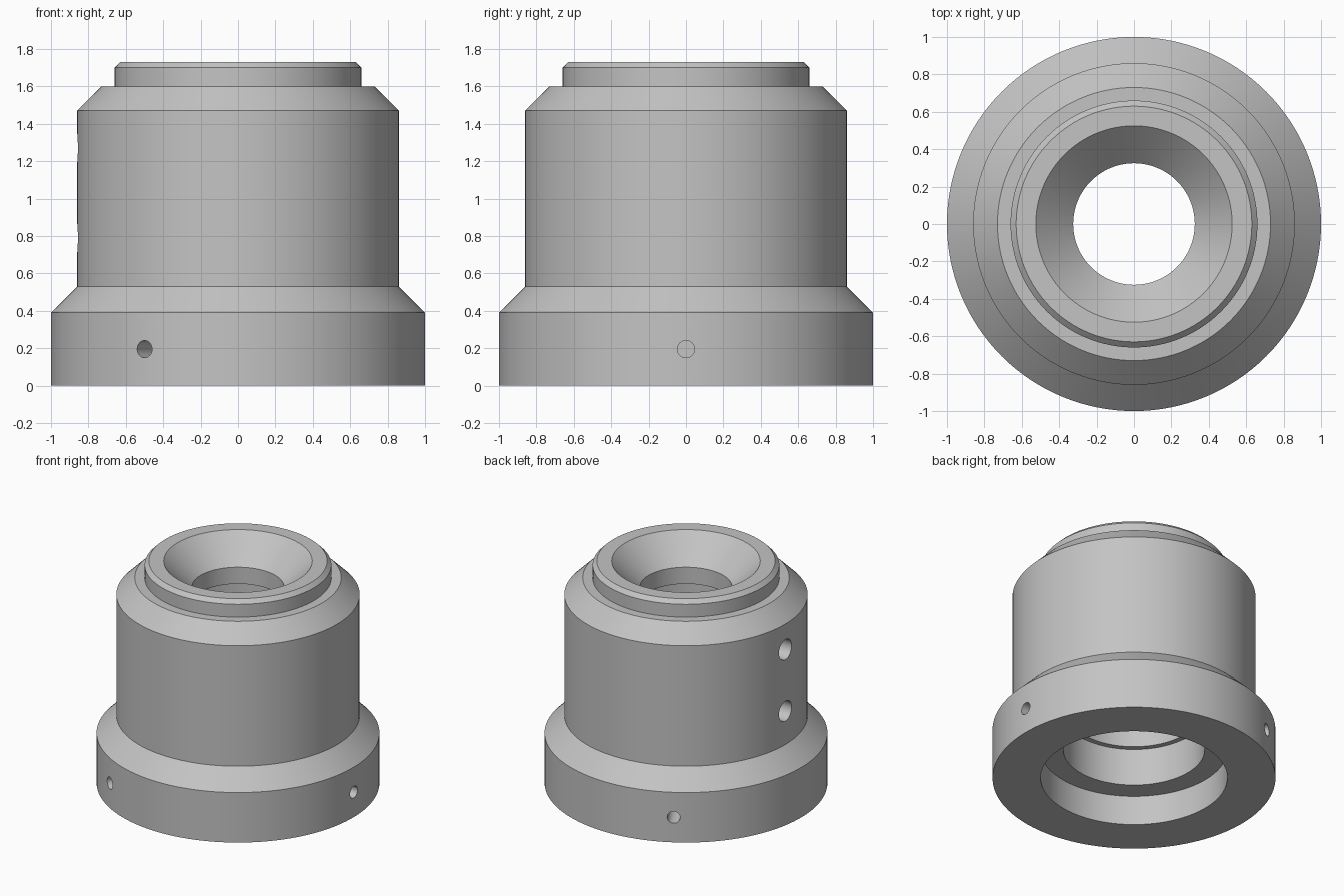
import bpy
import bmesh
import math
from mathutils import Matrix, Vector

cube = bpy.data.objects.get("Cube")
if cube:
    bpy.data.objects.remove(cube, do_unlink=True)

metal = bpy.data.materials.new("light_grey_metal")
GREY = (0.55, 0.55, 0.55, 1)
metal.diffuse_color = GREY
metal.use_nodes = True
metal.node_tree.nodes["Principled BSDF"].inputs["Base Color"].default_value = GREY

SEGMENTS = 128


def add_object(name, bm):
    mesh = bpy.data.meshes.new(name)
    bmesh.ops.recalc_face_normals(bm, faces=bm.faces)
    bm.to_mesh(mesh)
    bm.free()
    mesh.materials.append(metal)
    obj = bpy.data.objects.new(name, mesh)
    bpy.context.collection.objects.link(obj)
    return obj


def lathe(name, profile):
    """Revolve a closed (radius, height) profile around z."""
    bm = bmesh.new()
    rings = []
    for i in range(SEGMENTS):
        a = math.tau * i / SEGMENTS
        rings.append([bm.verts.new((r * math.cos(a), r * math.sin(a), z))
                      for r, z in profile])
    for i, ring in enumerate(rings):
        after = rings[(i + 1) % SEGMENTS]
        for j in range(len(profile)):
            k = (j + 1) % len(profile)
            bm.faces.new((ring[j], after[j], after[k], ring[k]))
    return add_object(name, bm)


def drill(bm, degrees, height, radius, inner, outer):
    """Add a radial drill cylinder between two distances from the axis."""
    turn = Matrix.Rotation(math.radians(degrees), 4, "Z")
    centre = turn @ Vector(((inner + outer) / 2, 0, height))
    lay_down = Matrix.Rotation(math.pi / 2, 4, "Y")
    bmesh.ops.create_cone(bm, cap_ends=True, segments=32, radius1=radius,
                          radius2=radius, depth=outer - inner,
                          matrix=Matrix.Translation(centre) @ turn @ lay_down)


# Collar body: flange, barrel, top spigot, funnel mouth and stepped bore
outside = [(1, 0), (1, 0.39), (0.86, 0.53), (0.86, 1.47), (0.73, 1.6),
           (0.66, 1.6), (0.66, 1.7), (0.63, 1.73)]
inside = [(0.525, 1.73), (0.325, 1.53), (0.325, 1.4), (0.46, 1.4),
          (0.46, 0.52), (0.5, 0.52), (0.5, 0.23), (0.66, 0.23), (0.66, 0)]
body = lathe("collar_body", outside + inside)

# Drill cutters: three blind flange holes and two side ports
bm = bmesh.new()
for angle in (0, 120, 240):
    drill(bm, angle, 0.195, 0.046, 0.8, 1.1)
for height in (0.79, 1.27):
    drill(bm, 180, height, 0.078, 0.4, 1)
cutter = add_object("drill_cutters", bm)
cutter.hide_render = True
cutter.hide_viewport = True
cutter.display_type = "WIRE"

holes = body.modifiers.new("drilled_holes", "BOOLEAN")
holes.operation = "DIFFERENCE"
holes.solver = "EXACT"
holes.object = cutter

# Apply the holes, drop the cutters, then shade round walls smooth
bpy.context.view_layer.objects.active = body
body.select_set(True)
bpy.ops.object.modifier_apply(modifier=holes.name)
bpy.data.objects.remove(cutter, do_unlink=True)
bpy.ops.object.shade_smooth_by_angle(angle=math.radians(25))
